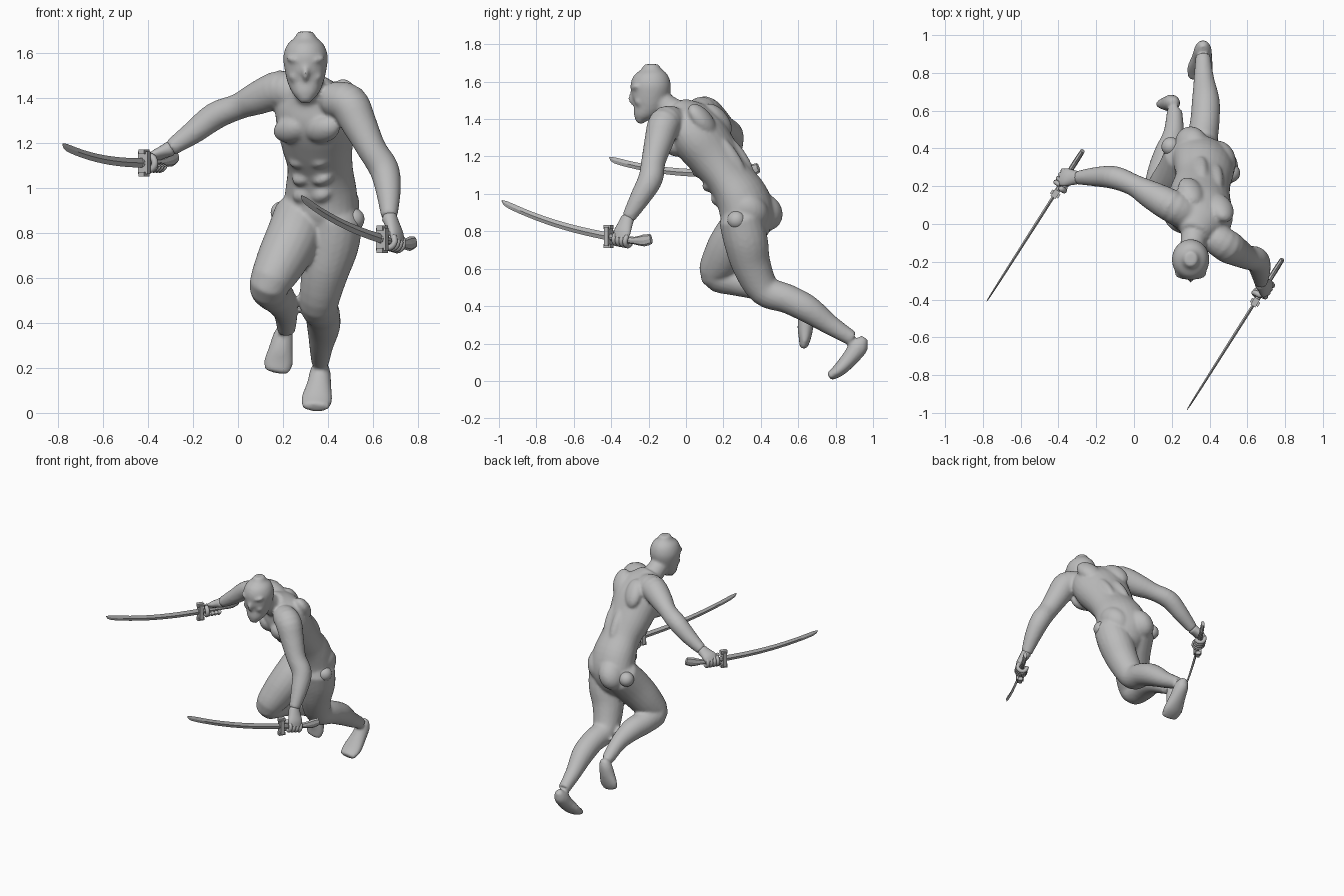
import bpy, bmesh, math
from mathutils import Vector, Matrix

if "Cube" in bpy.data.objects:
    bpy.data.objects.remove(bpy.data.objects["Cube"])

grey = bpy.data.materials.new("plain_grey")
grey.use_nodes = True
grey.diffuse_color = (0.5, 0.5, 0.5, 1)
grey.node_tree.nodes["Principled BSDF"].inputs["Base Color"].default_value = (0.5, 0.5, 0.5, 1)


def spline(rows, steps):
    """Catmull-Rom through rows of x, y, z, half width, half depth."""
    rows = [Vector(r if len(r) == 5 else (*r, r[3])) for r in rows]
    out = []
    for i in range(len(rows) - 1):
        a, b = rows[max(i - 1, 0)], rows[i]
        c, d = rows[i + 1], rows[min(i + 2, len(rows) - 1)]
        for s in range(steps):
            t = s / steps
            out.append((2*b + (c - a)*t + (2*a - 5*b + 4*c - d)*t*t
                        + (3*b - a - 3*c + d)*t**3) / 2)
    return out + [rows[-1]]


def loft(bm, rows, ref=(1, 0, 0), sides=20, steps=4, rounded=True):
    """Closed tube of ellipses; ref is the direction of the half width."""
    rows = spline(rows, steps)
    pos = [Vector(r[:3]) for r in rows]
    rad = [(r[3], r[4]) for r in rows]
    tan = [(pos[min(i + 1, len(pos) - 1)] - pos[max(i - 1, 0)]).normalized()
           for i in range(len(pos))]
    if rounded:
        for end, sign in ((0, -1), (len(pos) - 1, 1)):
            p, (w, d), t = pos[end], rad[end], tan[end]
            at = 0 if sign < 0 else len(pos)
            pos.insert(at, p + t * sign * min(w, d) * 0.6)
            rad.insert(at, (w * 0.6, d * 0.6))
            tan.insert(at, t)
            if sign < 0:
                continue
    rings = []
    for p, (w, d), t in zip(pos, rad, tan):
        n = t.cross(Vector(ref)).normalized()
        u = n.cross(t)
        rings.append([bm.verts.new(p + u * w * math.cos(k) + n * d * math.sin(k))
                      for k in (math.tau * j / sides for j in range(sides))])
    for a, b in zip(rings, rings[1:]):
        for j in range(sides):
            k = (j + 1) % sides
            bm.faces.new((a[j], a[k], b[k], b[j]))
    bm.faces.new(rings[0][::-1])
    bm.faces.new(rings[-1])


def blob(bm, centre, size, axes=None):
    m = axes.to_4x4() if axes else Matrix()
    bmesh.ops.create_icosphere(bm, subdivisions=3, radius=1,
                               matrix=Matrix.Translation(centre) @ m @ Matrix.Diagonal((*size, 1)))


def finish(bm, name, smooth=True):
    bmesh.ops.recalc_face_normals(bm, faces=bm.faces)
    mesh = bpy.data.meshes.new(name)
    bm.to_mesh(mesh)
    bm.free()
    mesh.materials.append(grey)
    for f in mesh.polygons:
        f.use_smooth = smooth
    ob = bpy.data.objects.new(name, mesh)
    bpy.context.collection.objects.link(ob)
    return ob


body = bmesh.new()

# torso, twisted and leaning forward
across = Vector((0.88, -0.47, 0))
up = Vector((0, -0.57, 0.82))
front = across.cross(up).normalized()
loft(body, [(.36, .33, .78, .12, .1), (.365, .33, .88, .17, .135), (.37, .3, .98, .165, .135),
            (.365, .23, 1.09, .15, .12), (.35, .15, 1.2, .165, .135), (.345, .07, 1.31, .185, .145),
            (.34, .02, 1.39, .17, .12), (.33, -.02, 1.44, .11, .085)], across, 28)
loft(body, [(.33, .02, 1.39, .085), (.315, -.08, 1.45, .068), (.305, -.15, 1.5, .065)])

# muscle masses: along the spine position, out sideways, forward, size
axes = Matrix((across, front, up)).transposed()
for centre, side, fwd, size in [
        ((.345, .05, 1.31), .08, .1, (.085, .05, .065)),
        ((.345, .06, 1.35), .09, -.09, (.075, .05, .1)),
        ((.355, .17, 1.17), .05, .09, (.05, .045, .035)),
        ((.365, .22, 1.09), .05, .085, (.05, .045, .035)),
        ((.367, .27, 1.02), .045, .095, (.05, .04, .04)),
        ((.36, .19, 1.16), .045, -.085, (.04, .045, .14)),
        ((.365, .35, .89), .08, -.03, (.095, .1, .11))]:
    for s in (-1, 1):
        blob(body, Vector(centre) + across * side * s + front * fwd, size, axes)

# head with brow, nose and cheeks
loft(body, [(.3, -.245, 1.395, .035, .03), (.3, -.235, 1.42, .056, .05), (.3, -.205, 1.47, .08, .083),
            (.3, -.193, 1.53, .094, .102), (.3, -.188, 1.585, .099, .108),
            (.3, -.185, 1.635, .082, .09), (.3, -.185, 1.665, .05, .055)], sides=28)
blob(body, (.3, -.288, 1.51), (.014, .022, .035))
for s in (-1, 1):
    blob(body, (.3 + s * .042, -.263, 1.565), (.045, .03, .016), Matrix.Rotation(-s * .3, 3, 'Y'))
    blob(body, (.3 + s * .045, -.245, 1.495), (.03, .03, .03))

# arms
loft(body, [(.42, -.07, 1.39, .08), (.49, -.115, 1.375, .088), (.54, -.145, 1.28, .078),
            (.595, -.175, 1.17, .065), (.65, -.19, 1.08, .066), (.668, -.245, .98, .055),
            (.672, -.31, .87, .036)])
loft(body, [(.27, .06, 1.41, .09), (.19, .1, 1.435, .088), (.08, .16, 1.395, .073),
            (0, .205, 1.36, .058), (-.1, .245, 1.32, .062), (-.2, .25, 1.245, .052),
            (-.3, .245, 1.175, .036)])

# trailing left leg and foot
loft(body, [(.44, .29, .87, .115), (.42, .32, .75, .118), (.385, .35, .62, .104), (.36, .42, .485, .086),
            (.375, .54, .44, .078), (.38, .65, .385, .074), (.37, .77, .3, .054), (.365, .89, .225, .04)])
loft(body, [(.365, .945, .215, .032, .032), (.365, .925, .185, .045, .05), (.36, .88, .125, .055, .045),
            (.35, .82, .06, .07, .036), (.345, .77, .026, .06, .024)])

# leading right leg and foot
loft(body, [(.28, .36, .88, .12), (.245, .275, .78, .122), (.19, .205, .67, .112), (.14, .165, .57, .09),
            (.15, .27, .535, .08), (.18, .37, .51, .075), (.21, .48, .45, .055), (.215, .6, .37, .041)])
loft(body, [(.21, .645, .375, .035, .032), (.2, .643, .34, .045, .042), (.19, .638, .28, .055, .042),
            (.18, .635, .225, .065, .032), (.172, .628, .185, .055, .022)])

figure = finish(body, "body")
remesh = figure.modifiers.new("blend", 'REMESH')
remesh.mode = 'VOXEL'
remesh.voxel_size = 0.01
remesh.use_smooth_shade = True
soften = figure.modifiers.new("soften", 'SMOOTH')
soften.factor = 0.5
soften.iterations = 5

# hip knobs
for name, spot in (("left_hip_knob", (.512, .27, .86)), ("right_hip_knob", (.195, .41, .89))):
    bm = bmesh.new()
    blob(bm, spot, (.05, .05, .05))
    finish(bm, name)


def sword_and_hand(label, tip, heading, tilt, wrist, curl):
    tip, wrist = Vector(tip), Vector(wrist)
    along = Vector((*heading, 0)).normalized()
    flat = along.cross(Vector((0, 0, 1)))

    def at(u, v):
        return tip + along * u + Vector((0, 0, v - tilt * u))

    # curved blade with a slanted point
    bm = bmesh.new()
    loft(bm, [(*at(u, v), h, t) for u, v, h, t in (
        (0, 0, .002, .001), (.035, -.016, .016, .004), (.17, -.045, .018, .006), (.33, -.068, .019, .007),
        (.5, -.081, .02, .008), (.67, -.085, .021, .008))], (0, 0, 1), 4, 3, False)
    finish(bm, label + "_blade", False)

    # grip with a flared end
    bm = bmesh.new()
    loft(bm, [(*at(u, v), h, t) for u, v, h, t in (
        (.66, -.085, .018, .014), (.76, -.085, .018, .014), (.84, -.08, .02, .014),
        (.9, -.07, .032, .014), (.945, -.055, .026, .012))], (0, 0, 1), 8, 2, False)
    finish(bm, label + "_grip", False)

    # guard: tall plate with two end lugs
    bm = bmesh.new()
    turn = Matrix((along, flat, Vector((0, 0, 1)))).transposed().to_4x4()
    for v, size in ((0, (.025, .05, .1)), (.05, (.045, .03, .022)), (-.05, (.045, .03, .022))):
        bmesh.ops.create_cube(bm, size=1, matrix=Matrix.Translation(at(.675, v - .085)) @ turn
                              @ Matrix.Diagonal((*size, 1)))
    finish(bm, label + "_guard", False)

    # hand: palm, curled fingers and thumb round the grip
    grip = at(.765, -.085)
    axis = (at(.9, 0) - at(.7, 0)).normalized()
    reach = wrist - grip
    p = (reach - axis * reach.dot(axis)).normalized()
    q = axis.cross(p) * curl
    bm = bmesh.new()
    loft(bm, [(*wrist, .036, .034), (*(grip + reach * .65 + q * .012), .043, .028),
              (*(grip + reach * .3 + q * .022), .05, .024), (*(grip + q * .026), .046, .016)], axis)

    def finger(shift, start, stop, r):
        loft(bm, [(*(grip + axis * shift + (p * math.cos(k) + q * math.sin(k)) * .031), r)
                  for k in (math.radians(start + (stop - start) * i / 5) for i in range(6))],
             axis, 10, 2)
    for i in range(4):
        finger((i - 1.5) * .024, 60, 290, .0135)
    finger(-.05, 20, -150, .015)
    finish(bm, label + "_hand")


sword_and_hand("left", (.28, -.985, .965), (.5, .79), .16, (.672, -.312, .868), 1)
sword_and_hand("right", (-.78, -.41, 1.195), (.51, .8), 0, (-.302, .245, 1.173), -1)
